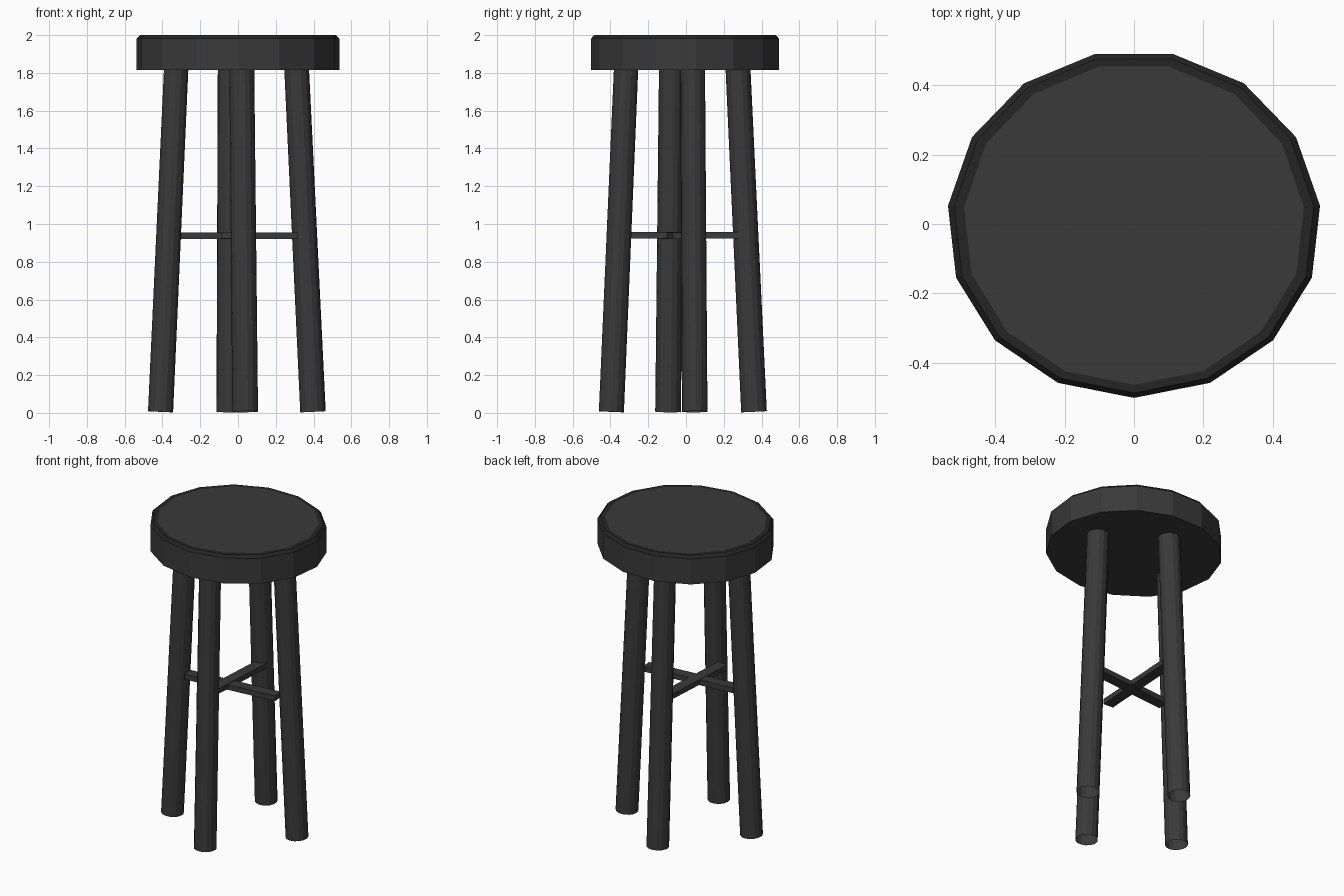
import bpy, bmesh, math
from mathutils import Vector

if "Cube" in bpy.data.objects:
    bpy.data.objects.remove(bpy.data.objects["Cube"])


def material(name, rgb):
    m = bpy.data.materials.new(name)
    m.diffuse_color = (*rgb, 1)
    m.use_nodes = True
    m.node_tree.nodes["Principled BSDF"].inputs["Base Color"].default_value = m.diffuse_color
    return m


charcoal = material("charcoal", (0.042, 0.042, 0.042))
dark_edge = material("dark edge", (0.018, 0.018, 0.018))


def finish(bm, name, mats):
    bmesh.ops.recalc_face_normals(bm, faces=bm.faces)
    me = bpy.data.meshes.new(name)
    bm.to_mesh(me)
    bm.free()
    for m in mats:
        me.materials.append(m)
    ob = bpy.data.objects.new(name, me)
    bpy.context.collection.objects.link(ob)
    return ob


# Seat: 15-sided slightly oval slab with a dark softened top rim
def seat():
    bm = bmesh.new()
    n = 15
    profile = [(0.0, 1.815), (0.0, 1.982), (0.018, 2.0), (0.047, 2.0)]
    rings = []
    for inset, z in profile:
        ring = []
        for i in range(n):
            a = math.radians(6) + math.tau * i / n
            ring.append(bm.verts.new(((0.54 - inset) * math.cos(a),
                                      (0.502 - inset * 0.8) * math.sin(a), z)))
        rings.append(ring)
    for k in range(len(rings) - 1):
        for i in range(n):
            j = (i + 1) % n
            f = bm.faces.new((rings[k][i], rings[k][j], rings[k + 1][j], rings[k + 1][i]))
            f.material_index = 1 if k > 0 else 0
    bm.faces.new(rings[0][::-1])
    bm.faces.new(rings[-1])
    finish(bm, "seat", [charcoal, dark_edge])


# Legs: splayed open tubes running from floor to seat underside
def leg(name, foot, top, radius=0.068, sides=14):
    a, b = Vector((*foot, 0.006)), Vector((*top, 1.83))
    rot = (b - a).to_track_quat('Z', 'Y')
    bm = bmesh.new()
    bmesh.ops.create_cone(bm, cap_ends=False, segments=sides, radius1=radius,
                          radius2=radius * 0.97, depth=(b - a).length)
    for v in bm.verts:
        v.co = rot @ v.co + (a + b) / 2
    finish(bm, name, [charcoal])


# Stretchers: flat bars crossing between opposite legs
def bar(name, p, q, width=0.07, thick=0.034):
    p, q = Vector(p), Vector(q)
    axis = (q - p).normalized()
    side = axis.cross(Vector((0, 0, 1))).normalized()
    up = side.cross(axis)
    bm = bmesh.new()
    bmesh.ops.create_cube(bm, size=1)
    for v in bm.verts:
        x, y, z = v.co
        v.co = (p + q) / 2 + (q - p) * x + side * width * y + up * thick * z
    finish(bm, name, [charcoal])


seat()
leg("front_leg", (0.038, -0.395), (0.02, -0.317))
leg("back_leg", (-0.047, 0.36), (-0.042, 0.275))
leg("left_leg", (-0.41, -0.095), (-0.327, -0.077))
leg("right_leg", (0.397, 0.046), (0.31, 0.035))
bar("side_stretcher", (-0.305, -0.092, 0.937), (0.315, -0.035, 0.937))
bar("front_back_stretcher", (-0.055, -0.305, 0.94), (-0.02, 0.285, 0.94))
